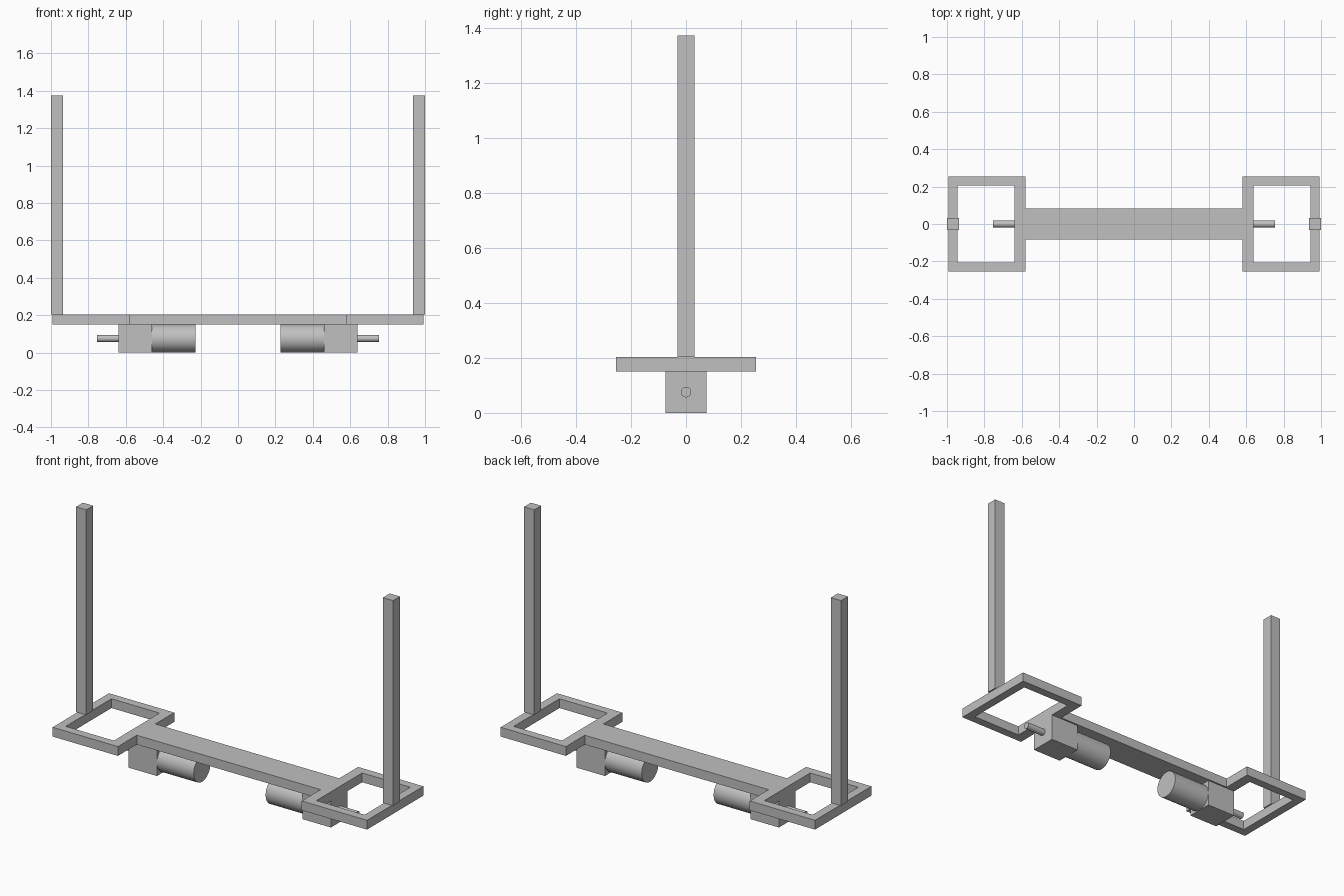
import bpy
import bmesh
from math import pi, radians

cube = bpy.data.objects.get("Cube")
if cube:
    bpy.data.objects.remove(cube, do_unlink=True)

grey = bpy.data.materials.new("plain_grey")
grey.use_nodes = True
colour = (0.53, 0.53, 0.53, 1)
grey.diffuse_color = colour
grey.node_tree.nodes["Principled BSDF"].inputs["Base Color"].default_value = colour

DECK_LOW, DECK_TOP = 0.151, 0.204
AXLE_Z = DECK_LOW / 2


def finish(name, bm):
    bmesh.ops.recalc_face_normals(bm, faces=bm.faces)
    mesh = bpy.data.meshes.new(name)
    bm.to_mesh(mesh)
    bm.free()
    mesh.materials.append(grey)
    obj = bpy.data.objects.new(name, mesh)
    bpy.context.collection.objects.link(obj)
    return obj


def box(name, x0, x1, half_y, z0, z1):
    bm = bmesh.new()
    bmesh.ops.create_cube(bm, size=1)
    bmesh.ops.scale(bm, vec=(abs(x1 - x0), 2 * half_y, z1 - z0), verts=bm.verts)
    bmesh.ops.translate(bm, vec=((x0 + x1) / 2, 0, (z0 + z1) / 2), verts=bm.verts)
    return finish(name, bm)


def rod(name, x0, x1, radius):
    bpy.ops.mesh.primitive_cylinder_add(
        vertices=48, radius=radius, depth=abs(x1 - x0),
        location=((x0 + x1) / 2, 0, AXLE_Z), rotation=(0, pi / 2, 0))
    obj = bpy.context.object
    obj.name = name
    obj.data.materials.append(grey)
    bpy.ops.object.shade_smooth_by_angle(angle=radians(30))


def frame(name, outer, inner, z0, z1):
    """Rectangular ring; outer and inner are (x0, x1, half_y)."""
    bm = bmesh.new()

    def loop(rect, z):
        x0, x1, h = rect
        return [bm.verts.new((x, y, z))
                for x, y in ((x0, -h), (x1, -h), (x1, h), (x0, h))]

    # Walk round the square cross-section, joining each loop to the next
    loops = [loop(outer, z0), loop(outer, z1), loop(inner, z1), loop(inner, z0)]
    for a, b in zip(loops, loops[1:] + loops[:1]):
        for i in range(4):
            j = (i + 1) % 4
            bm.faces.new((a[i], a[j], b[j], b[i]))
    return finish(name, bm)


# Central deck
box("centre_beam", -0.58, 0.58, 0.084, DECK_LOW, DECK_TOP)

# Matching wheel frame, post and motor on each side
for side, s in (("left", 1), ("right", -1)):
    frame(side + "_wheel_frame", (s * 0.58, s * 0.992, 0.254),
          (s * 0.639, s * 0.943, 0.206), DECK_LOW, DECK_TOP)
    box(side + "_post", s * 0.936, s * 1.0, 0.031, DECK_TOP, 1.374)
    box(side + "_gearbox", s * 0.459, s * 0.639, 0.075, 0, DECK_LOW)
    rod(side + "_motor", s * 0.227, s * 0.459, 0.075)
    rod(side + "_shaft", s * 0.639, s * 0.755, 0.019)
